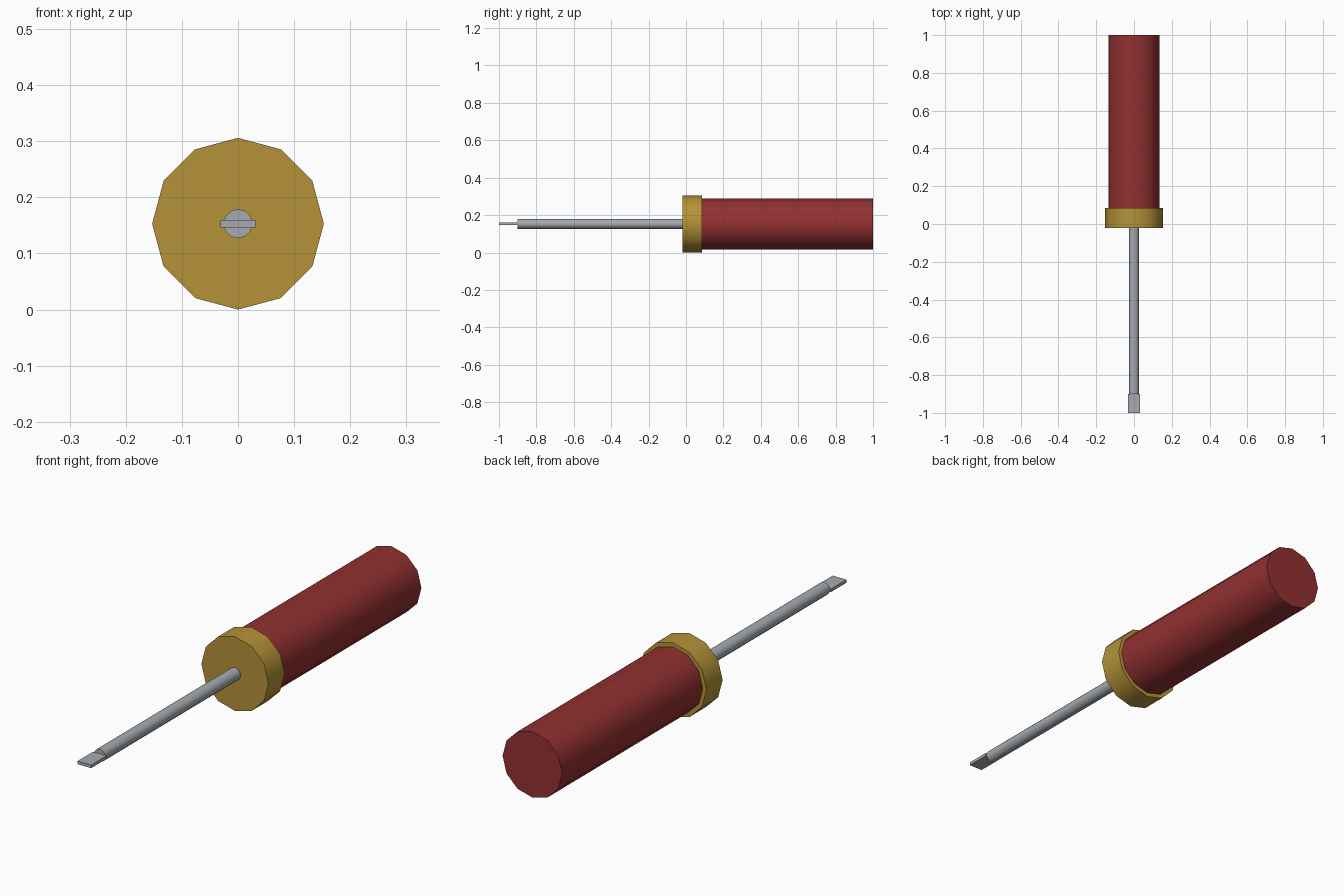
import bpy
import math

cube = bpy.data.objects.get("Cube")
if cube:
    bpy.data.objects.remove(cube, do_unlink=True)

AXIS_Z = 0.153


def material(name, rgb):
    m = bpy.data.materials.new(name)
    m.use_nodes = True
    colour = (*rgb, 1.0)
    m.diffuse_color = colour
    m.node_tree.nodes["Principled BSDF"].inputs["Base Color"].default_value = colour
    return m


red = material("dark red", (0.29, 0.03, 0.03))
brass = material("brass", (0.46, 0.29, 0.04))
steel = material("steel", (0.38, 0.41, 0.44))


def rod(name, radius, y0, y1, mat):
    """Twelve-sided cylinder along y, smooth around its side."""
    bpy.ops.mesh.primitive_cylinder_add(
        vertices=12, radius=radius, depth=y1 - y0,
        location=(0, (y0 + y1) / 2, AXIS_Z), rotation=(math.pi / 2, 0, 0))
    ob = bpy.context.object
    ob.name = name
    ob.data.materials.append(mat)
    bpy.ops.object.shade_smooth_by_angle(angle=math.radians(40))
    return ob


# Grip, collar and shaft along one axis
rod("handle", 0.136, 0.08, 1.0, red)
rod("collar", 0.153, -0.02, 0.085, brass)
rod("shaft", 0.026, -0.9, -0.01, steel)

# Flat blade at the end of the shaft
bpy.ops.mesh.primitive_cube_add(size=1, location=(0, -0.95, AXIS_Z))
tip = bpy.context.object
tip.name = "blade_tip"
tip.scale = (0.062, 0.1, 0.013)
bpy.ops.object.transform_apply(location=False, rotation=False, scale=True)
tip.data.materials.append(steel)
